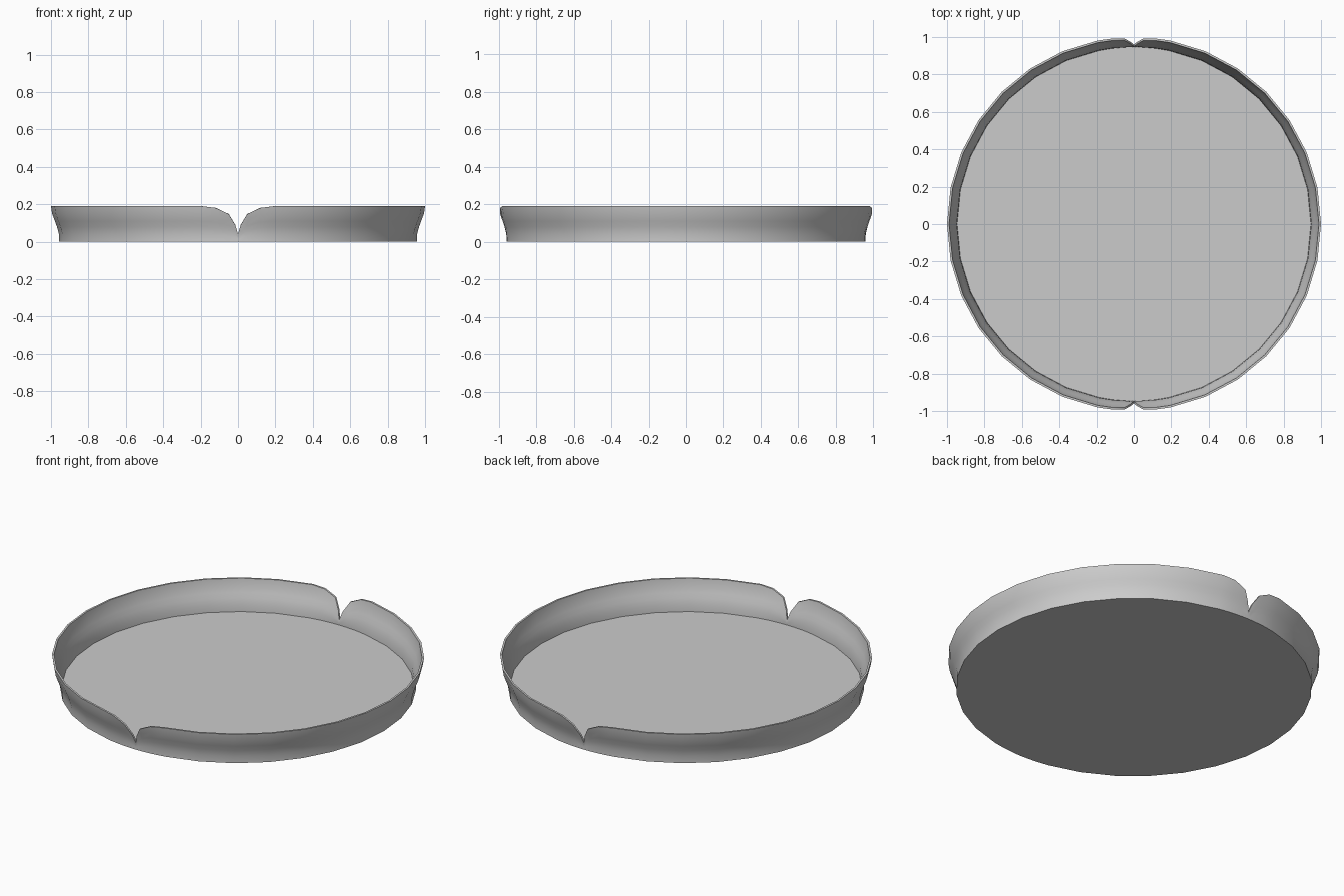
import bpy, bmesh, math

if "Cube" in bpy.data.objects:
    bpy.data.objects.remove(bpy.data.objects["Cube"])

SIDES, THICK, FLOOR_Z = 32, 0.011, 0.012
# outer wall profile: (height, radius)
PROFILE = [(0, 0.957), (0.04, 0.957), (0.08, 0.968), (0.11, 0.979), (0.15, 0.994), (0.19, 1.0)]
# notch edge: (angle from notch centre, rim height)
NOTCH = [(0, 0.042), (0.015, 0.09), (0.05, 0.148), (0.12, 0.181), (math.tau / SIDES, 0.19)]


def lerp_table(table, x):
    for (x0, y0), (x1, y1) in zip(table, table[1:]):
        if x <= x1:
            return y0 + (y1 - y0) * (x - x0) / (x1 - x0)
    return table[-1][1]


# wall columns: regular sides plus extra ones around the two notches
columns = [(math.tau * i / SIDES, 0.19) for i in range(SIDES) if i not in (7, 8, 9, 23, 24, 25)]
for centre in (math.pi / 2, 3 * math.pi / 2):
    columns += [(centre + a, h) for a, h in NOTCH]
    columns += [(centre - a, h) for a, h in NOTCH[1:]]
columns.sort()

bm = bmesh.new()


def ring(fraction, inset, base):
    verts = []
    for a, h in columns:
        z = base + (h - base) * fraction
        r = lerp_table(PROFILE, z) - inset
        verts.append(bm.verts.new((r * math.cos(a), r * math.sin(a), z)))
    return verts


# outer wall upwards, then over the rim and down the inside
fractions = [z / 0.19 for z, _ in PROFILE]
rings = [ring(f, 0, 0) for f in fractions]
rings += [ring(f, THICK, FLOOR_Z) for f in reversed(fractions)]
n = len(columns)
for low, high in zip(rings, rings[1:]):
    for i in range(n):
        j = (i + 1) % n
        bm.faces.new((low[i], low[j], high[j], high[i]))

# underside and floor
bm.faces.new(list(reversed(rings[0])))
bm.faces.new(rings[-1])
bmesh.ops.recalc_face_normals(bm, faces=bm.faces)

mesh = bpy.data.meshes.new("notched_tray")
bm.to_mesh(mesh)
bm.free()
tray = bpy.data.objects.new("notched_tray", mesh)
bpy.context.collection.objects.link(tray)
bpy.context.view_layer.objects.active = tray
tray.select_set(True)
bpy.ops.object.shade_smooth_by_angle(angle=math.radians(35))
